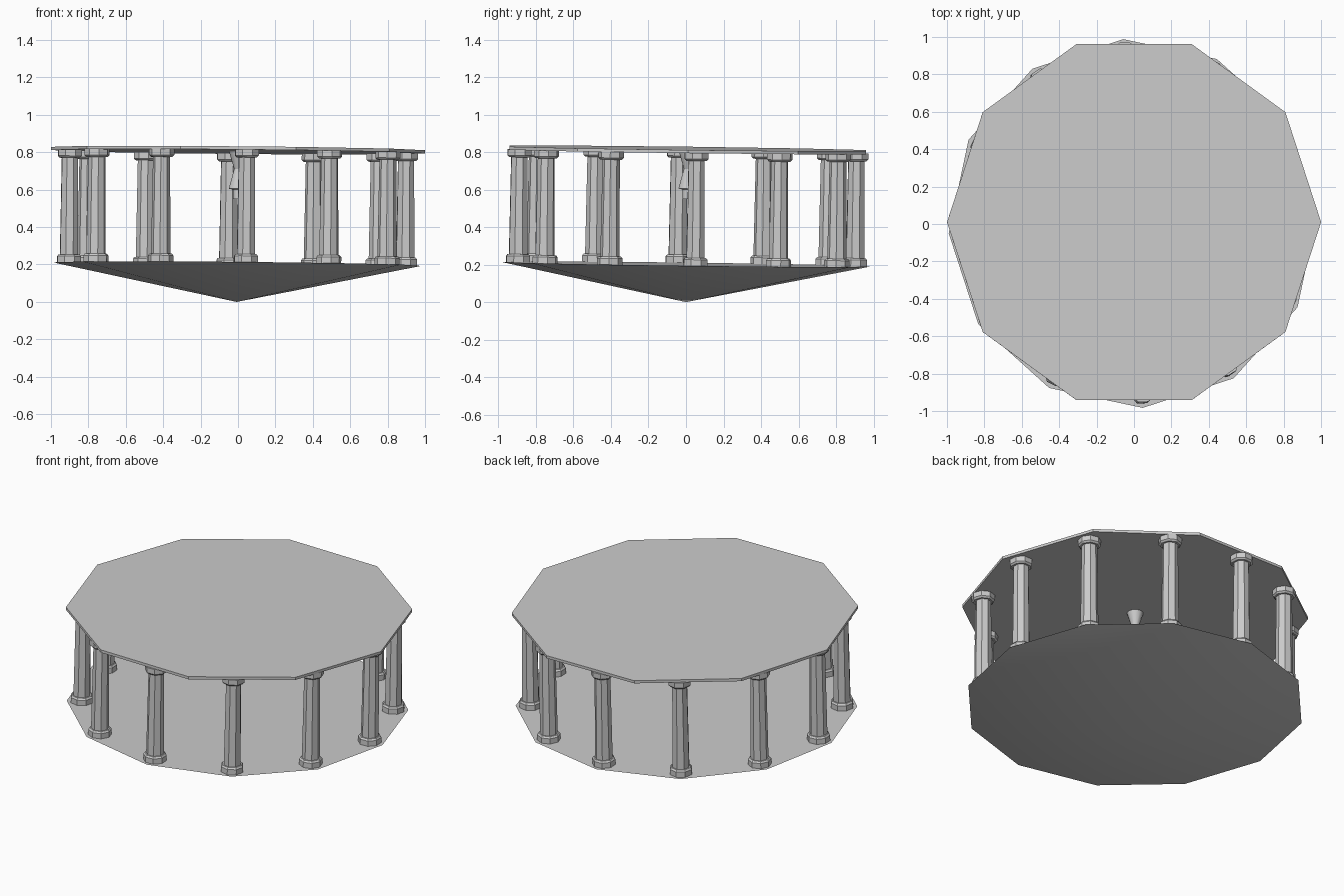
import bpy, bmesh, math
from mathutils import Matrix

cube = bpy.data.objects.get("Cube")
if cube:
    bpy.data.objects.remove(cube, do_unlink=True)

stone = bpy.data.materials.new("light_grey_stone")
stone.use_nodes = True
grey = (0.6, 0.6, 0.6, 1)
stone.diffuse_color = grey
stone.node_tree.nodes["Principled BSDF"].inputs["Base Color"].default_value = grey

# The whole pavilion leans very slightly
LEAN = (Matrix.Translation((-0.007, 0, 0))
        @ Matrix.Rotation(0.009, 4, 'Y') @ Matrix.Rotation(-0.0125, 4, 'X'))


def lathe(name, profile, sides, turn=0.0, place=Matrix()):
    """Closed faceted solid from (radius, height) pairs, bottom to top."""
    bm = bmesh.new()
    rings = []
    for r, z in profile:
        if r == 0:
            rings.append([bm.verts.new((0, 0, z))] * sides)
            continue
        angles = [turn + math.tau * i / sides for i in range(sides)]
        rings.append([bm.verts.new((r * math.cos(a), r * math.sin(a), z)) for a in angles])
    for low, high in zip(rings, rings[1:]):
        for i in range(sides):
            j = (i + 1) % sides
            bm.faces.new(dict.fromkeys((low[i], low[j], high[j], high[i])))
    for ring in (rings[0], rings[-1]):
        if ring[0] != ring[1]:
            bm.faces.new(ring)
    bmesh.ops.recalc_face_normals(bm, faces=bm.faces)
    bm.transform(LEAN @ place)
    mesh = bpy.data.meshes.new(name)
    bm.to_mesh(mesh)
    bm.free()
    mesh.materials.append(stone)
    obj = bpy.data.objects.new(name, mesh)
    bpy.context.collection.objects.link(obj)
    bpy.ops.object.select_all(action='DESELECT')
    obj.select_set(True)
    bpy.context.view_layer.objects.active = obj
    bpy.ops.object.shade_smooth_by_angle(angle=math.radians(30))
    return obj


# Inverted cone with a flat floor on top, and the thin roof slab
lathe("floor_cone", [(0, 0), (0.987, 0.202)], 12, math.radians(3))
lathe("roof_slab", [(1.0, 0.803), (1.0, 0.82)], 10)

# Ring of columns: foot, tapered shaft and capital
column = [(0.068, 0.202), (0.068, 0.235), (0.06, 0.245), (0.052, 0.245),
          (0.046, 0.762), (0.058, 0.762), (0.068, 0.772), (0.068, 0.804)]
for k in range(12):
    place = (Matrix.Rotation(math.radians(3 + 30 * k), 4, 'Z')
             @ Matrix.Translation((0.9, 0, 0)))
    lathe(f"column_{k + 1}", column, 8, math.pi / 8, place)

# Lamp hanging under the roof centre
lathe("hanging_lamp", [(0.025, 0.55), (0.025, 0.6), (0.048, 0.605),
                       (0.02, 0.71), (0.048, 0.804)], 12)
